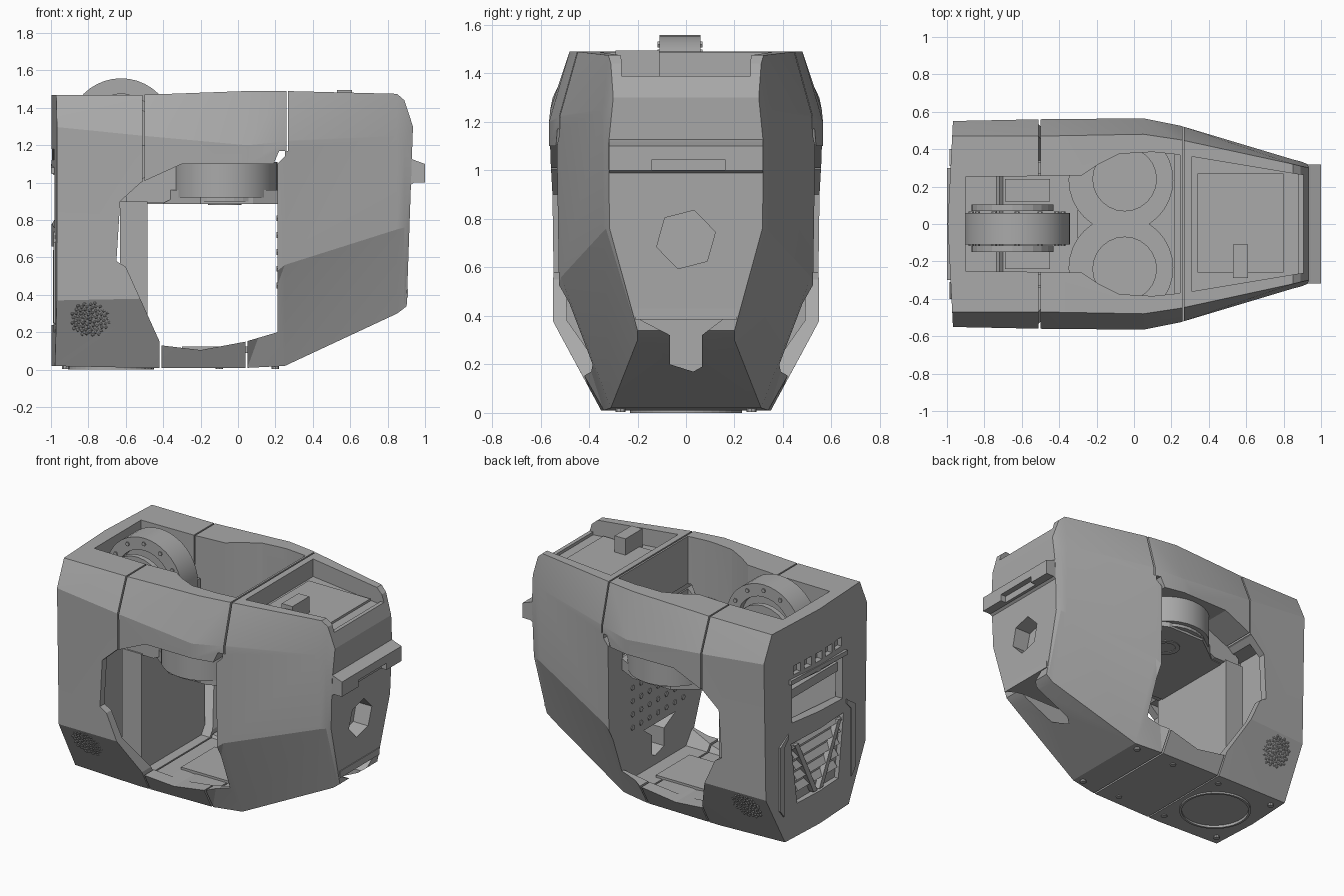
import bpy, bmesh, math
from mathutils import Vector, Matrix

old = bpy.data.objects.get("Cube")
if old:
    bpy.data.objects.remove(old, do_unlink=True)

grey = bpy.data.materials.new("shell_grey")
grey.use_nodes = True
colour = (0.40, 0.40, 0.40, 1)
grey.diffuse_color = colour
grey.node_tree.nodes["Principled BSDF"].inputs["Base Color"].default_value = colour


def finish(bm, name):
    bmesh.ops.recalc_face_normals(bm, faces=bm.faces)
    mesh = bpy.data.meshes.new(name)
    bm.to_mesh(mesh)
    bm.free()
    mesh.materials.append(grey)
    ob = bpy.data.objects.new(name, mesh)
    bpy.context.collection.objects.link(ob)
    return ob


def loft(name, rings, triangles=False):
    bm = bmesh.new()
    loops = [[bm.verts.new(p) for p in ring] for ring in rings]
    n = len(loops[0])
    for a, b in zip(loops, loops[1:]):
        for i in range(n):
            j = (i + 1) % n
            if not triangles:
                bm.faces.new((a[i], a[j], b[j], b[i]))
            elif i < n // 2:
                bm.faces.new((a[i], a[j], b[j]))
                bm.faces.new((a[i], b[j], b[i]))
            else:
                bm.faces.new((a[i], a[j], b[i]))
                bm.faces.new((a[j], b[j], b[i]))
    bm.faces.new(loops[0])
    bm.faces.new(loops[-1])
    return finish(bm, name)


def box(name, lo, hi):
    (a, b, c), (d, e, f) = lo, hi
    return loft(name, [[(x, b, c), (x, e, c), (x, e, f), (x, b, f)] for x in (a, d)])


def prism(name, pts, axis, lo, hi):
    """Extrude a 2D outline along the x, y or z axis."""
    place = {"x": lambda p, t: (t, *p), "y": lambda p, t: (p[0], t, p[1]),
             "z": lambda p, t: (*p, t)}[axis]
    return loft(name, [[place(p, t) for p in pts] for t in (lo, hi)])


def circle(cx, cy, r, n, turn=0):
    return [(cx + r * math.cos(math.tau * i / n + turn),
             cy + r * math.sin(math.tau * i / n + turn)) for i in range(n)]


def cut(ob, *cutters):
    for c in cutters:
        m = ob.modifiers.new("cut", "BOOLEAN")
        m.operation, m.solver, m.object = "DIFFERENCE", "EXACT", c
        bpy.context.view_layer.objects.active = ob
        bpy.ops.object.modifier_apply(modifier=m.name)
        bpy.data.objects.remove(c, do_unlink=True)
    return ob


def mirrored(half):
    return half + [(x, -y) for x, y in reversed(half)]


def ring(x, half, lean=0):
    """Full cross-section from half points running bottom to top."""
    return ([(x + lean * z, y, z) for y, z in half]
            + [(x + lean * z, -y, z) for y, z in reversed(half)])


# Outer shell, lofted along its length
shell = loft("torso_shell", [
    ring(-0.996, [(.34, .02), (.53, .37), (.55, 1.30), (.47, 1.47)]),
    ring(-0.50, [(.35, .01), (.55, .38), (.56, 1.25), (.47, 1.47)]),
    ring(0.05, [(.34, .01), (.56, .40), (.565, 1.2), (.48, 1.49)]),
    ring(0.25, [(.31, .02), (.515, .56), (.525, 1.22), (.45, 1.49)]),
    ring(0.85, [(.20, .30), (.34, .75), (.345, 1.25), (.32, 1.475)]),
    ring(0.89, [(.20, .33), (.33, .76), (.335, 1.2), (.31, 1.44)]),
    ring(0.89, [(.20, .34), (.315, .76), (.32, 1.1), (.30, 1.3)], .035)],
    triangles=True)

# Hollow lower chamber, side openings and top opening
chamber = loft("chamber_cutter", [
    ring(x, [(.30, .11), (.49, .38), (.50, .7), (.50, .97)]) for x in (-0.93, 0.21)])
sides = prism("side_cutter", [
    (-.52, 1.0), (-.30, 1.10), (.19, 1.10), (.22, 1.17), (.25, 1.17), (.25, 1.14),
    (.21, 1.1), (.21, .2), (.04, .15), (-.2, .105), (-.41, .13), (-.6, .55),
    (-.65, .58), (-.63, .9)], "y", -1, 1)
top = prism("top_cutter", mirrored([
    (-.9, .25), (-.28, .26), (-.19, .32), (-.08, .375), (.1, .385), (.245, .37)]),
    "z", .95, 2)
tray = prism("tray_cutter", mirrored([(.31, .36), (.88, .265)]), "z", 1.37, 2)
tray_mouth = box("tray_mouth_cutter", (.86, -.265, 1.39), (2, .265, 2))
cut(shell, chamber, sides, top, tray, tray_mouth)

# Rear face bowed out toward the middle
for s in (-1, 1):
    cut(shell, prism("bow", [(-.996, 0), (-.968, s * .55), (-.968, s), (-2, s), (-2, 0)],
                     "z", -1, 2))

# Seams between the shell panels
cut(shell, box("seam", (-.510, -1, .99), (-.500, 1, 2)),
    box("seam", (.258, -1, 1.17), (.268, 1, 2)),
    box("seam", (-.42, -1, -1), (-.41, 1, .2)),
    box("seam", (.04, -1, -1), (.052, 1, .2)))

# Nose socket and chin opening
cut(shell, prism("socket", circle(0, .715, .125, 6, .25), "x", .8, 2),
    prism("chin", [(-.065, .2), (.03, .17), (.065, .19), (.065, .32), (.15, .385),
                   (-.19, .385), (-.065, .32)], "x", .2, 2))

# Rear window, vent slots and louvre bay
cut(shell, prism("window", [(-.27, .76), (.27, .80), (.27, 1.06), (-.27, 1.04)],
                 "x", -2, -.9),
    prism("bay", [(-.28, .66), (.28, .66), (.22, .24), (-.22, .24)], "x", -2, -.955))
for i in range(5):
    y = -.22 + i * .11
    cut(shell, box("vent", (-2, y - .035, 1.12), (-.955, y + .035, 1.18)))

# Louvres and angled ribs across the bay
for i in range(5):
    z, w = .30 + i * .075, .21 + i * .012
    prism("rear_louvre", [(-.955, z), (-.985, z + .02), (-.955, z + .06)], "y", -w, w)
for s in (-1, 1):
    prism("rear_rib", [(s * .21, .64), (s * .25, .64), (s * .05, .25), (s * .01, .25)],
          "x", -.99, -.955)
    # Raised trim following each rear edge
    prism("rear_trim", [(s * .36, .2), (s * .40, .25), (s * .40, .68), (s * .31, .74),
                        (s * .31, .71), (s * .36, .66)], "x", -.987, -.965)
prism("window_frame", [(-.3, 1.08), (.3, 1.10), (.3, 1.07), (-.3, 1.05)],
      "x", -1.0, -.975)
# Sloping panel behind the rear window
prism("window_ramp", [(-.94, .74), (-.92, .72), (-.70, 1.0), (-.72, 1.02)],
      "y", -.4, .4)
# Wall closing the rear compartment
prism("rear_wall", [(-.30, .1), (.30, .1), (.495, .38), (.495, .97), (-.495, .97),
                    (-.495, .38)], "x", -.69, -.665)

# Front visor lip with a notch for the intake
lip = prism("front_lip", [(.9, 1.14), (.945, 1.12), (1.0, 1.10), (1.0, 1.0),
                          (.94, 1.0), (.9, .97)], "y", -.318, .318)
cut(lip, box("notch", (.96, -.14, .9), (2, .16, 1.045)))
box("nose_sill", (.85, -.21, .385), (.91, .21, .43))

# Tray fittings
box("tray_block", (.53, -.29, 1.36), (.61, -.11, 1.495))
box("tray_pad", (.34, -.26, 1.36), (.80, .27, 1.385))

# Inner slab, shelf and floor plate
box("inner_slab", (-.63, -.34, .09), (-.485, .34, .90))
prism("shelf", mirrored([(-.66, .28), (-.4, .30), (-.2, .45), (.08, .45), (.22, .38)]),
      "z", .885, .96)
box("floor_plate", (-.3, -.18, .09), (.1, .18, .125))
box("rear_shelf", (-.95, -.26, .94), (-.3, .26, 1.0))

# Shoulder drums with a sunk top and ringed underside
for s in (-1, 1):
    drum = prism("shoulder_drum", circle(-.07, s * .235, .28, 32), "z", .92, 1.11)
    cut(drum, prism("dish", circle(-.05, s * .24, .17, 24), "z", 1.03, 2))
    for r, z in ((.25, .90), (.17, .89), (.09, .88)):
        hoop = prism("drum_ring", circle(-.07, s * .235, r, 32), "z", z, .93)
        cut(hoop, prism("hole", circle(-.07, s * .235, r - .03, 32), "z", 0, 2))
    # Bracket from drum to rear block
    prism("drum_bracket", [(-.60, .89), (-.40, .89), (-.28, .95), (-.28, 1.11),
                           (-.32, 1.11), (-.52, 1.02), (-.60, .95)],
          "y", s * .27, s * .33)

# Upright wheel and its cheek plates
wheel = prism("top_wheel", circle(-.625, 1.275, .283, 40), "y", -.11, .06)
cut(wheel, prism("bore", circle(-.625, 1.275, .2, 32), "y", -1, 1))
prism("wheel_web", circle(-.625, 1.275, .21, 32), "y", -.06, .01)
for y in (-.15, .07):
    prism("wheel_cheek", circle(-.65, 1.22, .22, 24), "y", y, y + .035)
for y in (-.24, .12):
    box("wheel_mount", (-.69, y, .98), (-.45, y + .12, 1.2))
for p in circle(-.625, 1.275, .245, 12):
    prism("wheel_bolt", circle(*p, .014, 6), "y", -.118, .068)

# Perforated studs on the bulkhead
for i in range(7):
    for j in range(5):
        prism("bulkhead_stud", circle(-.27 + i * .09, .45 + j * .09, .018, 6),
              "x", .205, .212)

# Round studded grilles on the lower rear corners
slope = Vector((0, .19, .35)).normalized()
for s in (-1, 1):
    bm = bmesh.new()
    for i in range(70):
        r, a = .105 * math.sqrt(i / 70), i * 2.4
        p = Vector((-.79 + r * math.cos(a), .478, .27)) + slope * r * math.sin(a)
        bmesh.ops.create_icosphere(bm, subdivisions=1, radius=.011,
                                   matrix=Matrix.Translation((p.x, s * p.y, p.z)))
    finish(bm, "corner_grille")

# Circular hatch and bolts under the rear
hatch = prism("belly_hatch", circle(-.68, 0, .23, 40), "z", 0, .03)
cut(hatch, prism("hole", circle(-.68, 0, .215, 40), "z", -1, 1))
for x in (-.92, -.48, -.1, .2):
    for s in (-1, 1):
        prism("belly_bolt", circle(x, s * .27, .02, 8), "z", .004, .03)

# Soft shading on the shell panels only
bpy.ops.object.select_all(action="DESELECT")
for ob in bpy.data.objects:
    if ob.name.startswith(("torso_shell", "shoulder_drum", "top_wheel")):
        ob.select_set(True)
        bpy.context.view_layer.objects.active = ob
bpy.ops.object.shade_smooth_by_angle(angle=math.radians(14))
